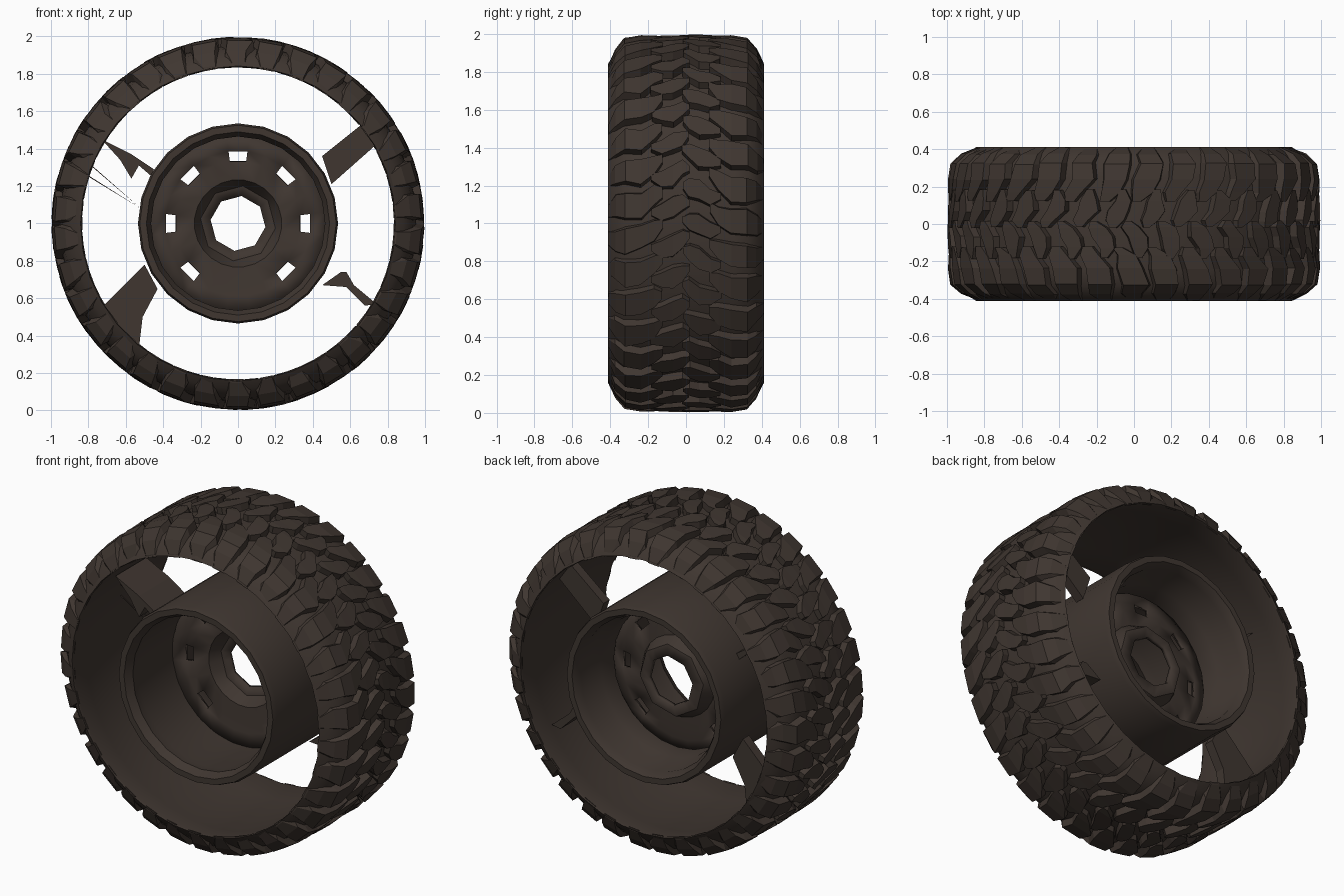
import bpy, bmesh, math, random
from mathutils import Vector

random.seed(4)
TAU = math.tau
if "Cube" in bpy.data.objects:
    bpy.data.objects.remove(bpy.data.objects["Cube"])

rubber = bpy.data.materials.new("dark_brown")
rubber.use_nodes = True
BROWN = (0.05, 0.037, 0.03, 1)
rubber.diffuse_color = BROWN
rubber.node_tree.nodes["Principled BSDF"].inputs["Base Color"].default_value = BROWN


def polar(r, y, a):
    return Vector((r * math.cos(a), y, 1 + r * math.sin(a)))


def finish(name, bm, smooth=None):
    bmesh.ops.recalc_face_normals(bm, faces=bm.faces)
    mesh = bpy.data.meshes.new(name)
    bm.to_mesh(mesh)
    bm.free()
    mesh.materials.append(rubber)
    obj = bpy.data.objects.new(name, mesh)
    bpy.context.collection.objects.link(obj)
    if smooth:
        bpy.ops.object.select_all(action="DESELECT")
        obj.select_set(True)
        bpy.context.view_layer.objects.active = obj
        bpy.ops.object.shade_smooth_by_angle(angle=math.radians(smooth))
    return obj


def lathe(profile, sides, closed=True, skip=lambda i, j: False, turn=0.0, shape=None):
    """Spin (radius, y) points around the axle."""
    bm = bmesh.new()
    rings = []
    for j, (r, y) in enumerate(profile):
        ring = []
        for i in range(sides):
            a = TAU * i / sides
            rr = shape(r, j, a) if shape else r
            ring.append(bm.verts.new(polar(rr, y, a + turn)))
        rings.append(ring)
    for j in range(len(rings) - (0 if closed else 1)):
        p, q = rings[j], rings[(j + 1) % len(rings)]
        for i in range(sides):
            k = (i + 1) % sides
            if not skip(i, j):
                bm.faces.new((p[i], p[k], q[k], q[i]))
    return bm


def plate(name, outline, y0, y1):
    """Extrude an x/z outline, measured from the axle, along y."""
    bm = bmesh.new()
    face = bm.faces.new([bm.verts.new((x, y0, 1 + z)) for x, z in outline])
    new = bmesh.ops.extrude_face_region(bm, geom=[face])["geom"]
    verts = [v for v in new if isinstance(v, bmesh.types.BMVert)]
    bmesh.ops.translate(bm, verts=verts, vec=(0, y1 - y0, 0))
    return finish(name, bm)


# Tyre carcass: a thin open band with rounded shoulders
CROWN = [(0.0, 0.958), (0.25, 0.952), (0.33, 0.936), (0.385, 0.885), (0.412, 0.842)]
outer = [(r, -y) for y, r in reversed(CROWN)] + [(r, y) for y, r in CROWN[1:]]
inner = [(0.838, 0.40), (0.865, 0.25), (0.865, -0.25), (0.838, -0.40)]
finish("tyre_carcass", lathe(outer + inner, 36), 35)


def crown_radius(y):
    y = abs(y)
    for (y0, r0), (y1, r1) in zip(CROWN, CROWN[1:]):
        if y <= y1:
            return r0 + (r1 - r0) * (y - y0) / (y1 - y0)
    return CROWN[-1][1]


# Tread lugs: strips of stations (y, angle, half width, height)
SHOULDER = [(0.408, -0.01, 0.045, 0.004), (0.375, 0.0, 0.07, 0.032),
            (0.325, 0.0, 0.078, 0.046), (0.24, 0.01, 0.08, 0.044),
            (0.17, 0.05, 0.062, 0.04), (0.125, 0.08, 0.03, 0.036)]
MIDDLE = [(0.185, 0.155, 0.02, 0.036), (0.13, 0.15, 0.052, 0.04),
          (0.07, 0.17, 0.066, 0.041), (0.02, 0.2, 0.055, 0.041),
          (-0.015, 0.215, 0.02, 0.038)]


def add_lug(bm, stations, start, side):
    rows = []
    lift = random.uniform(-0.004, 0.0)
    for y, a, half, h in stations:
        a += start + random.uniform(-0.014, 0.014)
        half *= random.uniform(0.88, 1.1)
        base = crown_radius(y)
        y = side * (y + random.uniform(-0.006, 0.002))
        top = base + h + lift
        rows.append([bm.verts.new(polar(r, y, a + s)) for r, s in (
            (base - 0.015, -half), (top, -half * 0.82),
            (top, half * 0.82), (base - 0.015, half))])
    for p, q in zip(rows, rows[1:]):
        for i in range(4):
            k = (i + 1) % 4
            bm.faces.new((p[i], p[k], q[k], q[i]))
    bm.faces.new(rows[0])
    bm.faces.new(rows[-1])


LUGS = 34
for part, stations in (("shoulder_lugs", SHOULDER), ("middle_lugs", MIDDLE)):
    bm = bmesh.new()
    for i in range(LUGS):
        for side, offset in ((1, 0.0), (-1, 0.5)):
            add_lug(bm, stations, TAU * (i + offset) / LUGS, side)
    finish(part, bm)

# Rim drum with rolled lips
drum = [(0.525, -0.41), (0.535, -0.38), (0.535, 0.38), (0.525, 0.41), (0.49, 0.41),
        (0.465, 0.36), (0.47, 0.25), (0.44, 0.2), (0.435, 0.08), (0.47, 0.04),
        (0.475, -0.3), (0.465, -0.36), (0.49, -0.41)]
finish("rim_drum", lathe(drum, 24), 35)

# Wheel disc with a raised hub, an eight-sided bore and bolt holes
SEG = TAU / 8


def bore(r, j, a):
    if j > 1:
        return r
    return r * math.cos(SEG / 2) / math.cos(a % SEG - SEG / 2)


def bolt_hole(i, j):
    return j == 3 and i % 3 == 0 and i != 18


disc = [(0.15, 0.14), (0.21, 0.13), (0.24, 0.06), (0.335, 0.055), (0.39, 0.05), (0.47, 0.04)]
disc_obj = finish("wheel_disc", lathe(disc, 24, False, bolt_hole, -TAU / 48, bore), 30)
thick = disc_obj.modifiers.new("thickness", "SOLIDIFY")
thick.thickness = 0.025
thick.offset = 0

# Two broad spokes and two torn blades between drum and tyre
plate("upper_left_spoke", [(0.45, 0.36), (0.7, 0.56), (0.76, 0.44), (0.5, 0.21)], 0.1, 0.16)
plate("lower_right_spoke", [(-0.43, -0.35), (-0.5, -0.22), (-0.73, -0.45),
                            (-0.53, -0.67), (-0.51, -0.5)], 0.1, 0.16)
plate("upper_right_blade", [(-0.73, 0.45), (-0.57, 0.37), (-0.45, 0.29), (-0.46, 0.25),
                            (-0.53, 0.31), (-0.57, 0.24), (-0.63, 0.34)], -0.15, 0.15)
plate("lower_left_blade", [(0.45, -0.33), (0.55, -0.26), (0.58, -0.26), (0.62, -0.33),
                           (0.74, -0.43), (0.68, -0.44), (0.58, -0.34)], 0.05, 0.25)
for n, tip in enumerate((0.25, 0.32)):
    plate(f"loose_strand_{n + 1}", [(-0.52, 0.08), (-0.8, tip), (-0.8, tip + 0.007)], 0.0, 0.008)
